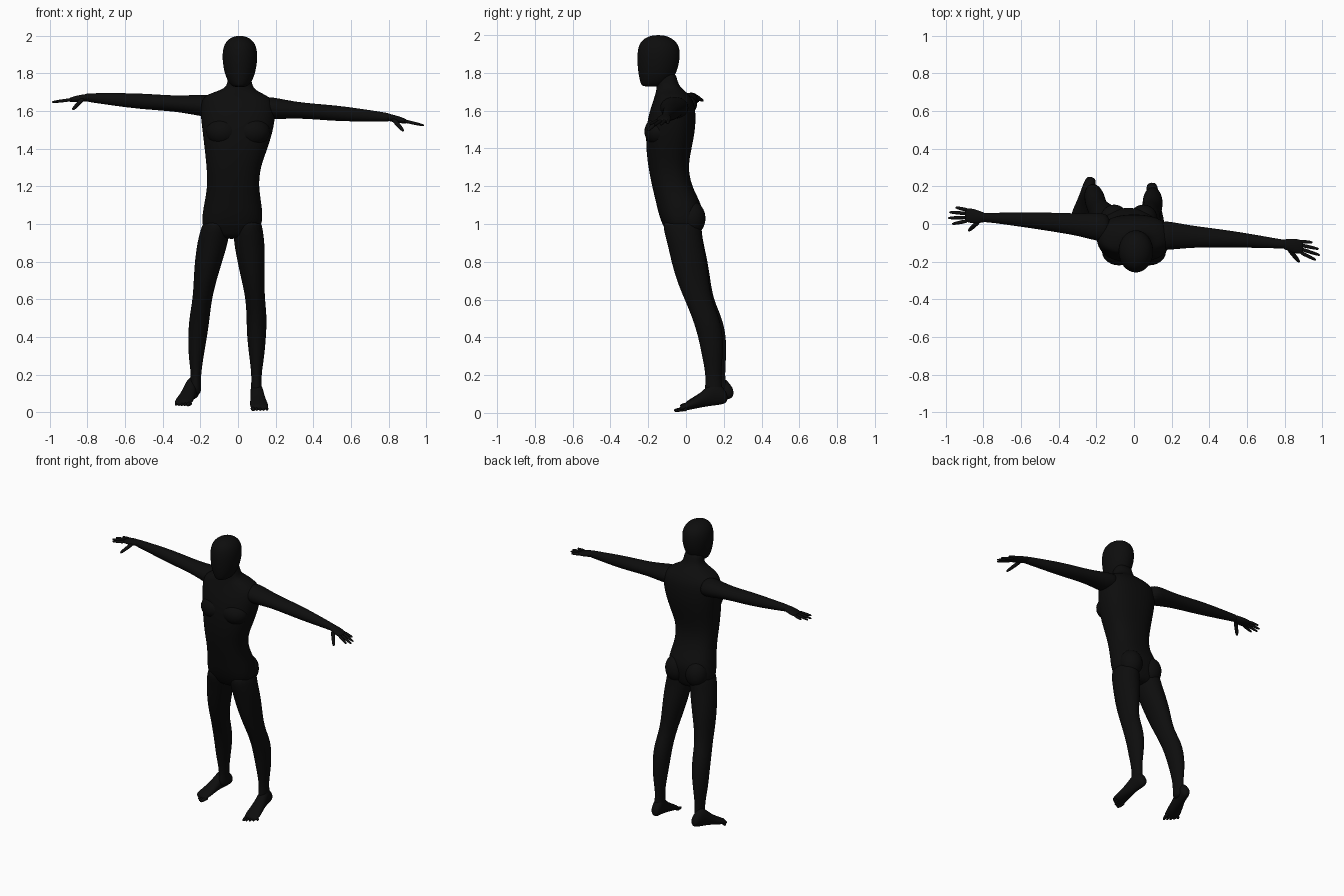
import bpy
import bmesh
import math
from mathutils import Vector

default_cube = bpy.data.objects.get("Cube")
if default_cube:
    bpy.data.objects.remove(default_cube, do_unlink=True)

# Single matte black for the whole figure
black = bpy.data.materials.new("matte black")
black.use_nodes = True
colour = (0.004, 0.004, 0.004, 1)
black.diffuse_color = colour
shader = black.node_tree.nodes["Principled BSDF"]
shader.inputs["Base Color"].default_value = colour
shader.inputs["Roughness"].default_value = 0.8

X, Y, Z = Vector((1, 0, 0)), Vector((0, 1, 0)), Vector((0, 0, 1))


def finish(name, bm):
    """Turn a bmesh into a smooth, black object."""
    bmesh.ops.recalc_face_normals(bm, faces=bm.faces[:])
    for face in bm.faces:
        face.smooth = True
    mesh = bpy.data.meshes.new(name)
    bm.to_mesh(mesh)
    bm.free()
    mesh.materials.append(black)
    obj = bpy.data.objects.new(name, mesh)
    bpy.context.collection.objects.link(obj)
    return obj


def loft(name, sections, sides=20, squareness=1.0):
    """Skin closed rings; each section is (centre, half axis a, half axis b)."""
    bm = bmesh.new()
    rings = []
    for centre, axis_a, axis_b in sections:
        ring = []
        for i in range(sides):
            angle = math.tau * i / sides
            c, s = math.cos(angle), math.sin(angle)
            c = math.copysign(abs(c) ** squareness, c)
            s = math.copysign(abs(s) ** squareness, s)
            ring.append(bm.verts.new(centre + axis_a * c + axis_b * s))
        rings.append(ring)
    for low, high in zip(rings, rings[1:]):
        for i in range(sides):
            j = (i + 1) % sides
            bm.faces.new((low[i], low[j], high[j], high[i]))
    bm.faces.new(rings[0])
    bm.faces.new(rings[-1])
    obj = finish(name, bm)
    subdivision = obj.modifiers.new("smooth skin", "SUBSURF")
    subdivision.levels = subdivision.render_levels = 2
    return obj


def level_section(z, x0, x1, y0, y1):
    """Horizontal section given by its bounds."""
    centre = Vector(((x0 + x1) / 2, (y0 + y1) / 2, z))
    return centre, X * (x1 - x0) / 2, Y * (y1 - y0) / 2


def ellipsoid(name, centre, radii):
    bm = bmesh.new()
    bmesh.ops.create_uvsphere(bm, u_segments=24, v_segments=16, radius=1)
    bmesh.ops.scale(bm, vec=radii, verts=bm.verts)
    bmesh.ops.translate(bm, vec=centre, verts=bm.verts)
    return finish(name, bm)


def digit(name, start, end, thick, thin):
    """Tapered finger between two points, with a rounded tip."""
    side = (end - start).cross(Z).normalized()
    up = side.cross(end - start).normalized()
    profile = ((0, 1), (0.5, 0.9), (0.85, 0.75), (1, 0.4))
    loft(name, [(start.lerp(end, t), side * thick * k, up * thin * k)
                for t, k in profile], sides=10)


# Torso and neck
torso_rows = [
    (0.92, -0.1, 0.03, -0.08, 0.05),
    (0.96, -0.17, 0.1, -0.105, 0.07),
    (1.0, -0.195, 0.13, -0.127, 0.08),
    (1.06, -0.188, 0.13, -0.147, 0.088),
    (1.11, -0.18, 0.125, -0.158, 0.08),
    (1.2, -0.162, 0.11, -0.18, 0.03),
    (1.3, -0.167, 0.118, -0.2, 0.01),
    (1.4, -0.178, 0.158, -0.212, 0.03),
    (1.5, -0.19, 0.188, -0.212, 0.05),
    (1.58, -0.2, 0.2, -0.198, 0.052),
    (1.64, -0.2, 0.2, -0.178, 0.045),
    (1.68, -0.18, 0.16, -0.165, 0.02),
    (1.7, -0.13, 0.115, -0.16, 0.0),
    (1.72, -0.07, 0.085, -0.155, -0.025),
    (1.75, -0.055, 0.072, -0.155, -0.045),
    (1.81, -0.05, 0.068, -0.15, -0.055),
]
loft("torso", [level_section(*row) for row in torso_rows], 28, 0.85)

# Head, narrowing to the chin
head_rows = [
    (1.727, 0.03, -0.228, -0.14),
    (1.74, 0.053, -0.24, -0.095),
    (1.78, 0.075, -0.25, -0.06),
    (1.83, 0.088, -0.257, -0.04),
    (1.89, 0.095, -0.26, -0.03),
    (1.94, 0.089, -0.253, -0.035),
    (1.97, 0.073, -0.236, -0.057),
    (1.99, 0.048, -0.207, -0.087),
    (2.0, 0.018, -0.17, -0.125),
]
loft("head", [level_section(z, 0.01 - r, 0.01 + r, y0, y1)
              for z, r, y0, y1 in head_rows], 24)

# Chest and seat muscles
for side_name, chest_x, seat_x in (("right", -0.08, -0.105), ("left", 0.08, 0.05)):
    ellipsoid(side_name + "_chest", (chest_x, -0.145, 1.49), (0.09, 0.075, 0.075))
    ellipsoid(side_name + "_buttock", (seat_x, 0.03, 1.03), (0.074, 0.073, 0.09))

# Legs: height, right centre, left centre, half width, front, back
leg_rows = [
    (1.04, -0.108, 0.052, 0.07, -0.13, 0.08),
    (0.95, -0.125, 0.055, 0.08, -0.115, 0.083),
    (0.9, -0.135, 0.06, 0.082, -0.1, 0.09),
    (0.8, -0.157, 0.07, 0.074, -0.078, 0.11),
    (0.7, -0.175, 0.08, 0.061, -0.05, 0.122),
    (0.6, -0.19, 0.092, 0.051, -0.008, 0.135),
    (0.5, -0.205, 0.1, 0.055, 0.035, 0.18),
    (0.4, -0.215, 0.098, 0.051, 0.065, 0.198),
    (0.3, -0.223, 0.1, 0.041, 0.085, 0.195),
    (0.2, -0.223, 0.098, 0.026, 0.105, 0.185),
    (0.14, -0.225, 0.098, 0.029, 0.1, 0.19),
    (0.09, -0.225, 0.098, 0.029, 0.1, 0.2),
]
for index, leg_name in enumerate(("right_leg", "left_leg")):
    sections = []
    for row in leg_rows:
        z, half = row[0], row[3]
        x = row[1 + index]
        back = 0.025 * (1.04 - z) * (1 - index)
        sections.append(level_section(z, x - half, x + half, row[4] + back, row[5] + back))
    loft(leg_name, sections)

# Feet: distance from heel, half width, sole height, top height
foot_rows = [
    (0.0, 0.018, 0.06, 0.1),
    (0.02, 0.03, 0.046, 0.13),
    (0.06, 0.034, 0.04, 0.17),
    (0.1, 0.036, 0.035, 0.15),
    (0.15, 0.041, 0.027, 0.1),
    (0.2, 0.049, 0.016, 0.068),
    (0.24, 0.048, 0.01, 0.045),
    (0.255, 0.038, 0.01, 0.033),
]
for side_name, heel, forward, inner in (
        ("right", Vector((-0.225, 0.25, 0.026)), Vector((-0.28, -0.96, 0)), 1),
        ("left", Vector((0.093, 0.22, 0)), Vector((0.09, -1, 0)), -1)):
    forward.normalize()
    across = forward.cross(Z) * -inner
    if across.x * inner < 0:
        across.negate()
    loft(side_name + "_foot",
         [(heel + forward * s + Z * (low + high) / 2, across * w, Z * (high - low) / 2)
          for s, w, low, high in foot_rows])
    for toe in range(5):
        base = heel + across * (0.036 - 0.019 * toe) + Z * 0.022
        reach = 0.282 - 0.005 * toe ** 1.6
        thick = 0.013 if toe == 0 else 0.01
        digit(f"{side_name}_toe_{toe + 1}", base + forward * 0.22,
              base + forward * reach - Z * 0.01, thick, thick)

# Arms: share of length, half depth, half height
arm_rows = [
    (0.0, 0.08, 0.062),
    (0.12, 0.075, 0.058),
    (0.26, 0.06, 0.045),
    (0.41, 0.053, 0.042),
    (0.56, 0.046, 0.042),
    (0.7, 0.039, 0.038),
    (0.85, 0.031, 0.031),
    (0.96, 0.025, 0.025),
    (1.03, 0.025, 0.021),
]
# Palms: distance from wrist, half depth, half height
palm_rows = [
    (-0.02, 0.022, 0.02),
    (0.02, 0.032, 0.02),
    (0.055, 0.04, 0.018),
    (0.085, 0.038, 0.014),
    (0.1, 0.032, 0.009),
]
# Fingers: knuckle offset, tip offset, reach
finger_rows = [
    (0.028, 0.034, 0.15),
    (0.01, 0.004, 0.183),
    (-0.01, -0.028, 0.19),
    (-0.028, -0.057, 0.168),
]
for side_name, shoulder, wrist, along in (
        ("right", Vector((-0.12, -0.025, 1.625)), Vector((-0.8, 0.035, 1.672)),
         Vector((-1, 0.13, -0.13))),
        ("left", Vector((0.12, -0.06, 1.62)), Vector((0.8, -0.108, 1.567)),
         Vector((1, -0.16, -0.23)))):
    loft(side_name + "_arm",
         [(shoulder.lerp(wrist, t) + Y * 0.03 * t * (1 - t), Y * depth, Z * height)
          for t, depth, height in arm_rows])
    loft(side_name + "_palm",
         [(wrist + along * s, Y * depth, Z * height) for s, depth, height in palm_rows])
    for number, (knuckle, tip, reach) in enumerate(finger_rows):
        digit(f"{side_name}_finger_{number + 1}", wrist + along * 0.08 + Y * knuckle,
              wrist + along * reach + Y * tip, 0.011, 0.01)
    digit(side_name + "_thumb", wrist + along * 0.02 - Y * 0.018,
          wrist + along * 0.08 - Y * 0.083 - Z * 0.055, 0.014, 0.013)
